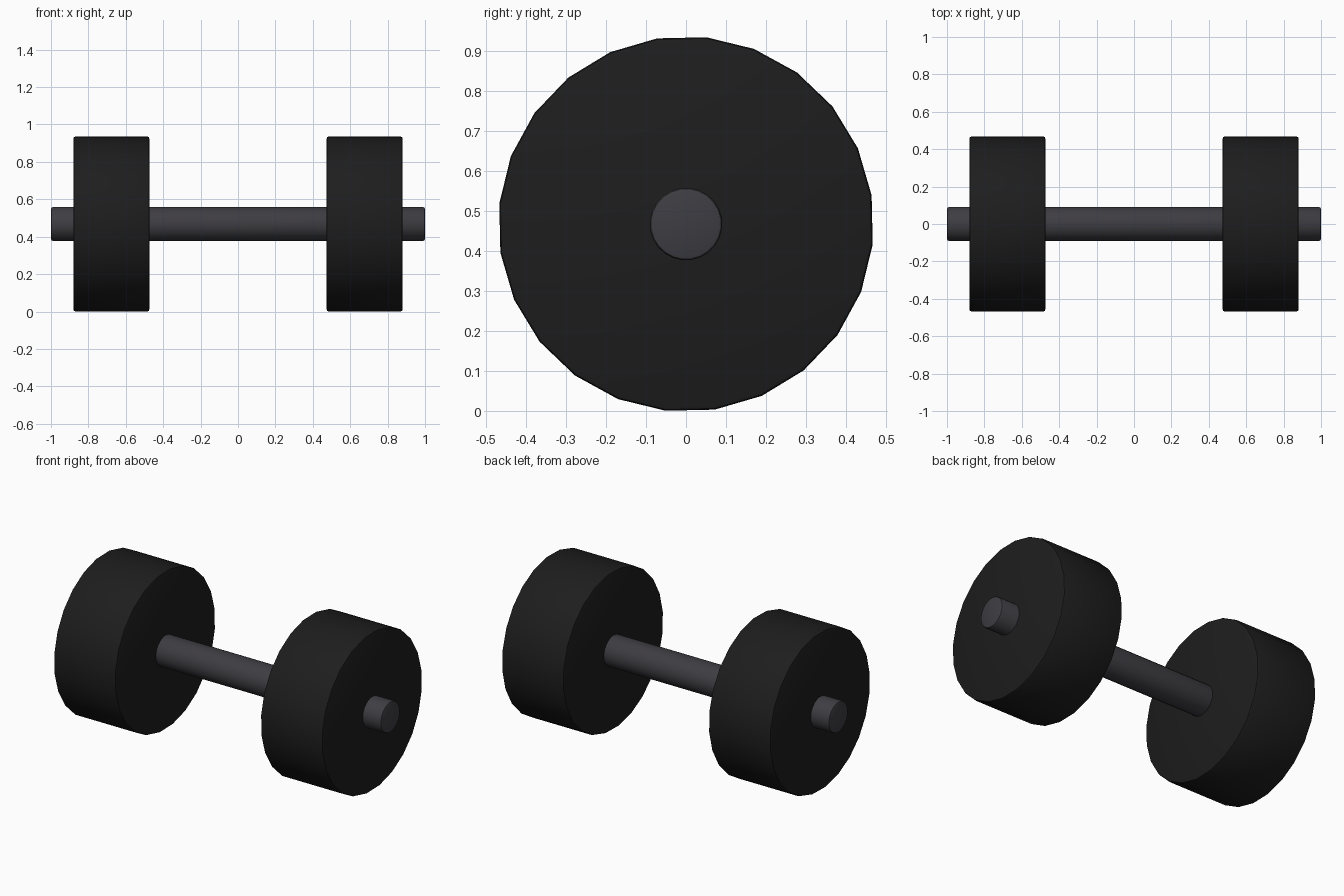
import bpy
import math
from mathutils import Matrix

cube = bpy.data.objects.get("Cube")
if cube:
    bpy.data.objects.remove(cube, do_unlink=True)

AXIS_Z = 0.468             # height of the bar's centre line
TWIST = math.radians(6.2)  # roll of the whole dumbbell about its bar


def make_material(name, rgb):
    mat = bpy.data.materials.new(name)
    mat.use_nodes = True
    mat.diffuse_color = (*rgb, 1)
    mat.node_tree.nodes["Principled BSDF"].inputs["Base Color"].default_value = (*rgb, 1)
    return mat


def make_cylinder(name, x, length, radius, mat, sides=24, bevel=0.01):
    """Cylinder along x with softened rims."""
    bpy.ops.mesh.primitive_cylinder_add(
        vertices=sides, radius=radius, depth=length, location=(x, 0, AXIS_Z))
    obj = bpy.context.object
    obj.name = name
    # Lay along x, then roll about x so a corner sits just off the top
    obj.data.transform(Matrix.Rotation(-TWIST, 4, "X") @ Matrix.Rotation(math.pi / 2, 4, "Y"))
    obj.data.materials.append(mat)
    mod = obj.modifiers.new("rim_bevel", "BEVEL")
    mod.width = bevel
    mod.segments = 2
    mod.limit_method = "ANGLE"
    mod.angle_limit = math.radians(40)
    bpy.ops.object.modifier_apply(modifier=mod.name)
    bpy.ops.object.shade_smooth_by_angle(angle=math.radians(30))
    return obj


rubber = make_material("black_rubber", (0.0125, 0.0125, 0.0125))
steel = make_material("dark_steel", (0.048, 0.046, 0.054))

# Bar running through both weights
make_cylinder("bar", 0, 2.0, 0.091, steel)

# Weights on either end
for side, sign in (("left", 1), ("right", -1)):
    make_cylinder(side + "_weight", sign * 0.677, 0.406, 0.47, rubber)
